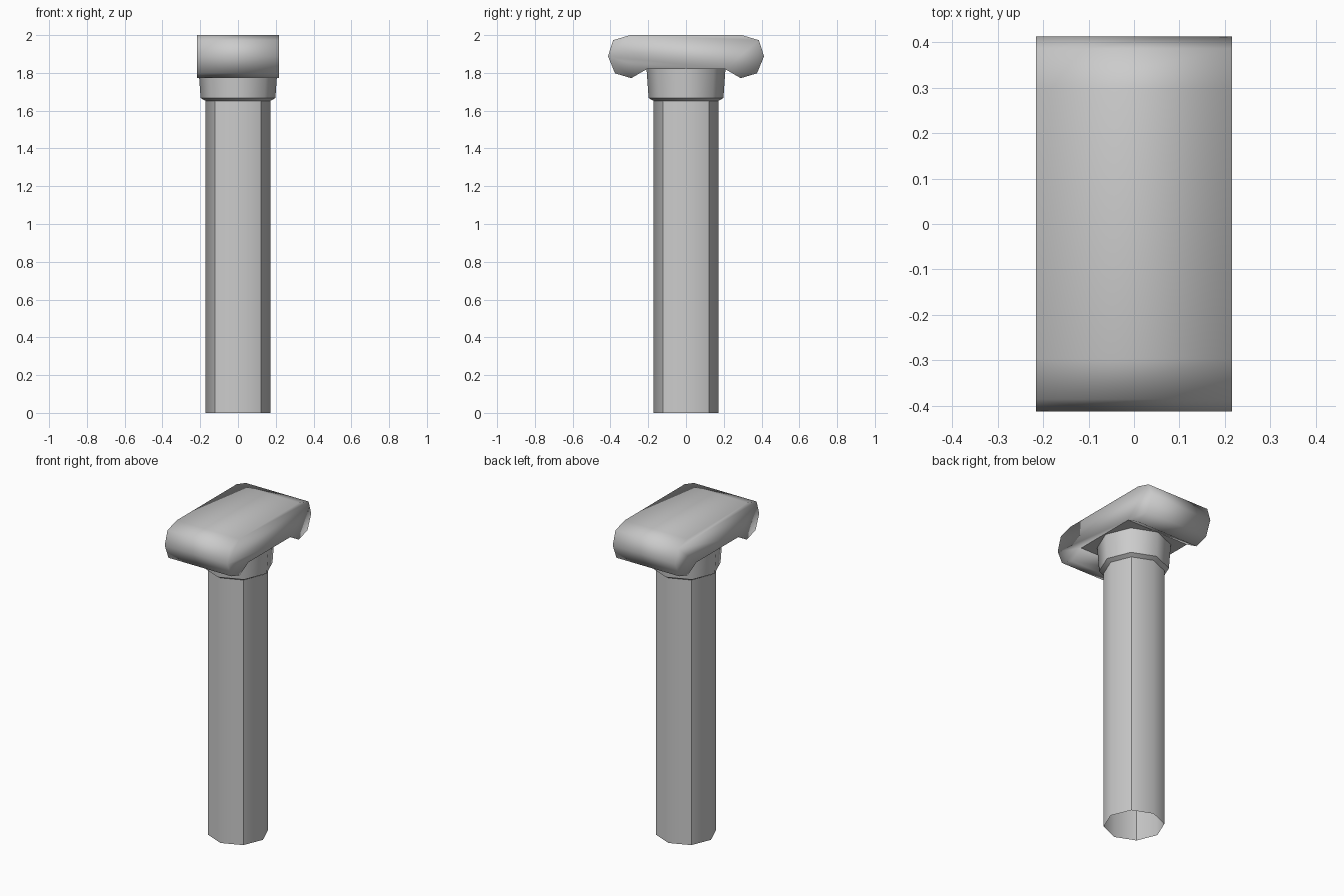
import bpy, bmesh
from math import cos, sin, pi

cube = bpy.data.objects.get("Cube")
if cube:
    bpy.data.objects.remove(cube, do_unlink=True)

stone = bpy.data.materials.new("grey stone")
stone.use_nodes = True
stone.diffuse_color = (0.6, 0.6, 0.6, 1)
stone.node_tree.nodes["Principled BSDF"].inputs["Base Color"].default_value = (0.6, 0.6, 0.6, 1)


def finish(name, bm, is_sharp):
    """Smooth-shade the mesh, keeping the edges picked by the rule sharp."""
    bmesh.ops.recalc_face_normals(bm, faces=bm.faces)
    for f in bm.faces:
        f.smooth = True
    for e in bm.edges:
        e.smooth = not is_sharp(e)
    mesh = bpy.data.meshes.new(name)
    bm.to_mesh(mesh)
    bm.free()
    mesh.materials.append(stone)
    ob = bpy.data.objects.new(name, mesh)
    bpy.context.collection.objects.link(ob)
    return ob


def octagon_tube(name, profile, is_sharp):
    """Open eight-sided tube through (radius, height) rings."""
    bm = bmesh.new()
    rings = [[bm.verts.new((r * cos(i * pi / 4), r * sin(i * pi / 4), z))
              for i in range(8)] for r, z in profile]
    for low, high in zip(rings, rings[1:]):
        for i in range(8):
            j = (i + 1) % 8
            bm.faces.new((low[i], low[j], high[j], high[i]))
    return finish(name, bm, is_sharp)


# Shaft: hollow octagon, creased on its four diagonal corners
def diagonal_corner(e):
    a, b = (v.co for v in e.verts)
    return abs(a.z - b.z) > 0.5 and abs(abs(a.x) - abs(a.y)) < 0.01


octagon_tube("shaft", [(0.172, 0), (0.172, 1.652)], diagonal_corner)


# Collar: flared octagon with a bevelled lower lip
def lip_edge(e):
    return all(abs(v.co.z - 1.667) < 0.001 for v in e.verts)


octagon_tube("collar", [(0.172, 1.652), (0.198, 1.667), (0.209, 1.822)], lip_edge)

# Scroll capital: half outline mirrored, then extruded across the width
half = [(0.296, 2.0), (0.386, 1.973), (0.413, 1.888),
        (0.376, 1.798), (0.29, 1.772), (0.207, 1.82)]
outline = half + [(-y, z) for y, z in reversed(half)]
bm = bmesh.new()
end = bm.faces.new([bm.verts.new((-0.216, y, z)) for y, z in outline])
out = bmesh.ops.extrude_face_region(bm, geom=[end], use_keep_orig=True)
bmesh.ops.translate(bm, vec=(0.432, 0, 0),
                    verts=[v for v in out["geom"] if isinstance(v, bmesh.types.BMVert)])


# The flat seat under the scroll keeps a hard border
def seat_border(e):
    return all(abs(v.co.z - 1.82) < 0.001 for v in e.verts)


finish("scroll_capital", bm, seat_border)
